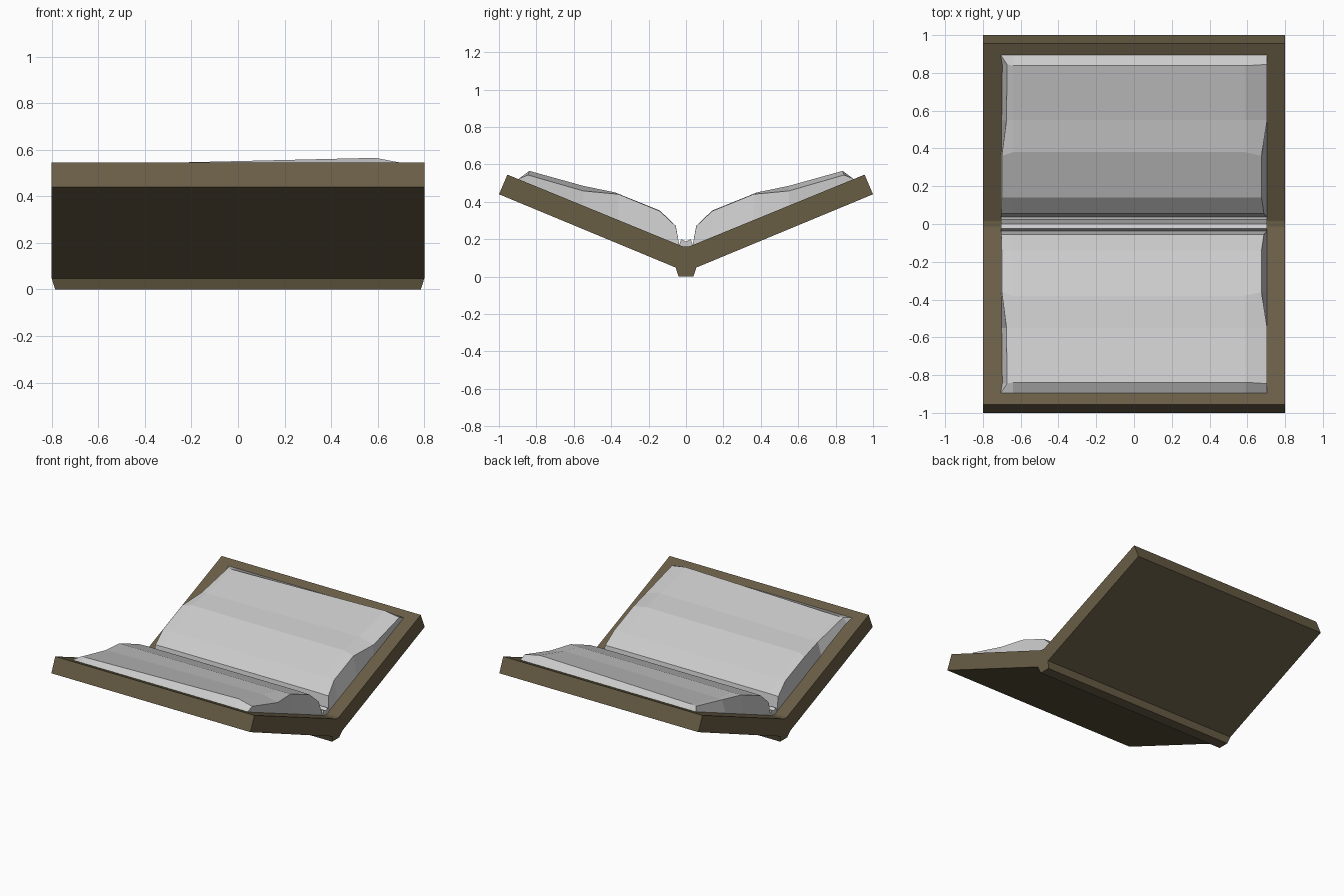
import bpy, bmesh

if "Cube" in bpy.data.objects:
    bpy.data.objects.remove(bpy.data.objects["Cube"])


def make_object(name, bm, color=None):
    bmesh.ops.recalc_face_normals(bm, faces=bm.faces)
    mesh = bpy.data.meshes.new(name)
    bm.to_mesh(mesh)
    bm.free()
    obj = bpy.data.objects.new(name, mesh)
    bpy.context.collection.objects.link(obj)
    if color:
        mat = bpy.data.materials.new(name + "_material")
        mat.diffuse_color = color
        mat.use_nodes = True
        mat.node_tree.nodes["Principled BSDF"].inputs["Base Color"].default_value = mat.diffuse_color
        mesh.materials.append(mat)
    return obj


def cover_z(y):
    return 0.154 + 0.409 * y


def bridge(bm, a, b):
    for i in range(len(a) - 1):
        bm.faces.new((a[i], a[i + 1], b[i + 1], b[i]))


# Open cover: V profile with a narrow spine, slightly shorter at the bottom
half = [(0.04, 0.0), (0.055, 0.048), (1.0, 0.44), (0.955, 0.545), (0.015, 0.16)]
profile = half + [(-y, z) for y, z in reversed(half)]
bm = bmesh.new()
ends = []
for side in (-1, 1):
    ends.append([bm.verts.new((side * (0.785 if z < 0.01 else 0.8), y, z))
                 for y, z in profile])
bridge(bm, ends[0] + ends[0][:1], ends[1] + ends[1][:1])
for loop in ends:
    bm.faces.new(loop)
make_object("book_cover", bm, (0.14, 0.11, 0.06, 1.0))

# Page block: stations from the gutter outwards
# (y at ends, y inside, left x, right x, z at left, inner left, inner right, right)
stations = [
    (0.035, 0.035, -0.705, 0.705, 0.165, 0.165, 0.165, 0.165),
    (0.055, 0.055, -0.703, 0.688, 0.27, 0.272, 0.272, 0.27),
    (0.14, 0.14, -0.70, 0.675, 0.35, 0.353, 0.353, 0.35),
    (0.36, 0.38, -0.70, 0.675, 0.44, 0.45, 0.45, 0.44),
    (0.55, 0.55, -0.675, 0.705, 0.47, 0.472, 0.485, 0.458),
    (0.845, 0.838, -0.672, 0.705, 0.535, 0.536, 0.565, 0.543),
    (0.895, 0.895, -0.705, 0.705, 0.522, 0.522, 0.522, 0.522),
]
bm = bmesh.new()
rows = []
for ye, yi, xl, xr, *zs in stations:
    xs = (xl, -0.64, 0.59, xr)
    ys = (ye, yi, yi, ye)
    row = [bm.verts.new((x, y, z)) for x, y, z in zip(xs, ys, zs)]
    base = [bm.verts.new((x, ye, cover_z(ye) - 0.01)) for x in (-0.705, 0.705)]
    rows.append([base[0]] + row + [base[1]])
for a, b in zip(rows, rows[1:]):
    bridge(bm, a, b)
pages = make_object("page_block", bm)
pages.modifiers.new("mirror", 'MIRROR').use_axis = (False, True, False)

# Raised binding strip in the gutter
strip = [(-0.04, 0.16), (-0.025, 0.2), (0.0, 0.188), (0.025, 0.2), (0.04, 0.16)]
bm = bmesh.new()
ends = [[bm.verts.new((x, y, z)) for y, z in strip] for x in (-0.705, 0.705)]
bridge(bm, ends[0], ends[1])
for loop in ends:
    bm.faces.new(loop)
make_object("gutter_strip", bm)
